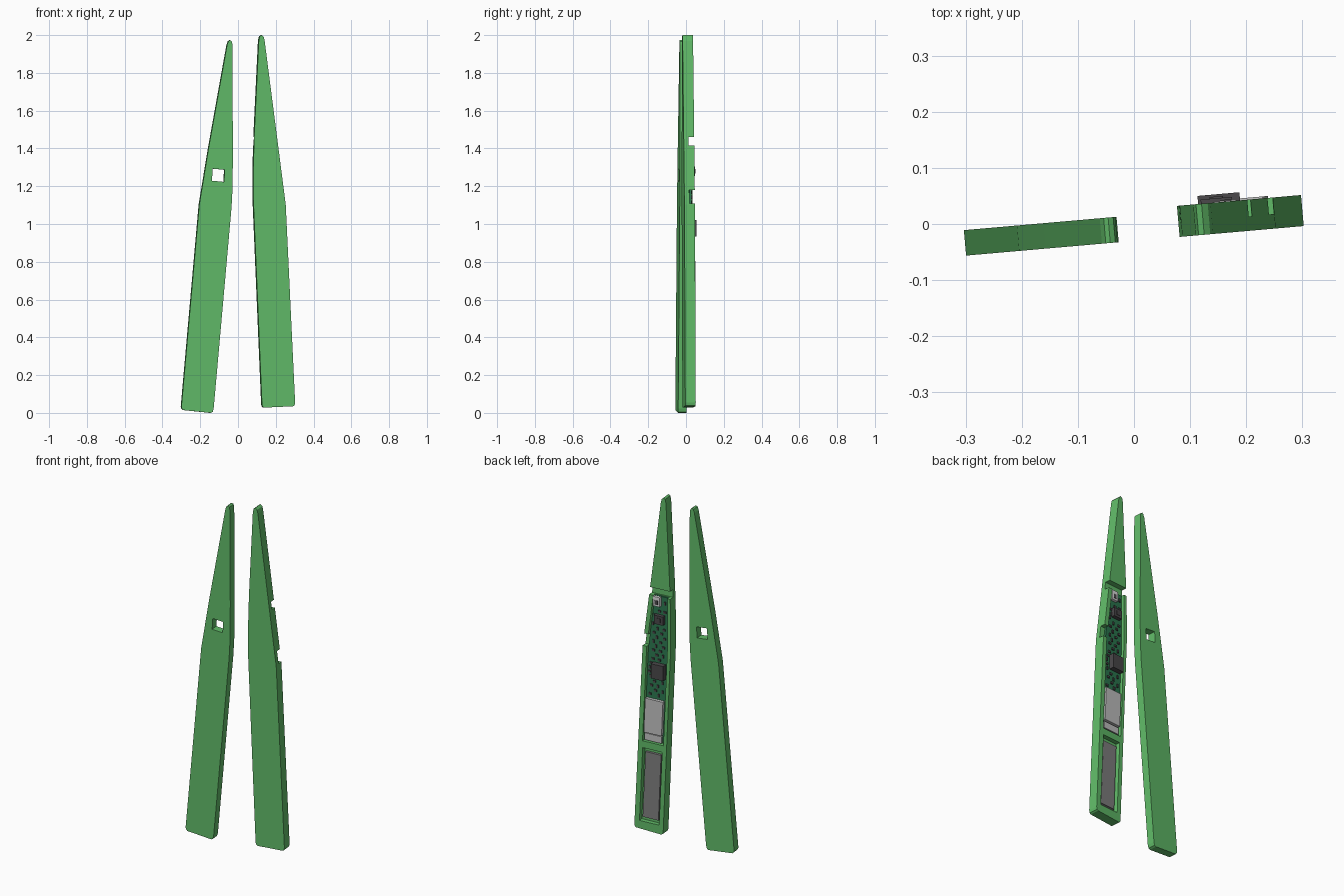
import bpy, bmesh, math, random
from mathutils import Matrix

cube = bpy.data.objects.get("Cube")
if cube:
    bpy.data.objects.remove(cube, do_unlink=True)


def material(name, r, g, b):
    m = bpy.data.materials.new(name)
    m.use_nodes = True
    m.diffuse_color = (r, g, b, 1)
    m.node_tree.nodes["Principled BSDF"].inputs["Base Color"].default_value = (r, g, b, 1)
    return m


GREEN = material("shell green", 0.12, 0.50, 0.14)
BOARD = material("board dark green", 0.025, 0.19, 0.08)
BLACK = material("chip black", 0.07, 0.066, 0.07)
SILVER = material("battery grey", 0.55, 0.55, 0.55)
PLATE = material("plate dark grey", 0.22, 0.22, 0.22)
WHITE = material("connector light grey", 0.75, 0.75, 0.75)

TURN = Matrix.Rotation(math.radians(5), 4, "Z")
FRONT, BACK_THIN, BACK = -0.030, 0.0155, 0.0255


def prism(name, points, y0, y1, mat):
    """Extrude an (x, z) outline from y0 to y1, then turn it with the whole set."""
    bm = bmesh.new()
    face = bm.faces.new([bm.verts.new((x, y0, z)) for x, z in points])
    ext = bmesh.ops.extrude_face_region(bm, geom=[face])
    moved = [v for v in ext["geom"] if isinstance(v, bmesh.types.BMVert)]
    bmesh.ops.translate(bm, verts=moved, vec=(0, y1 - y0, 0))
    bmesh.ops.recalc_face_normals(bm, faces=bm.faces)
    bm.transform(TURN)
    me = bpy.data.meshes.new(name)
    bm.to_mesh(me)
    bm.free()
    me.materials.append(mat)
    ob = bpy.data.objects.new(name, me)
    bpy.context.collection.objects.link(ob)
    return ob


def block(name, x0, x1, z0, z1, y0, y1, mat):
    return prism(name, [(x0, z0), (x1, z0), (x1, z1), (x0, z1)], y0, y1, mat)


def cut(ob, cutter):
    cutter.hide_render = True
    mod = ob.modifiers.new("cut", "BOOLEAN")
    mod.operation, mod.solver, mod.object = "DIFFERENCE", "EXACT", cutter
    bpy.context.view_layer.objects.active = ob
    bpy.ops.object.modifier_apply(modifier="cut")
    bpy.data.objects.remove(cutter, do_unlink=True)


def inner_edge(z):
    return 0.079 if z > 1.13 else 0.079 + (1.13 - z) * 0.0426


def outer_edge(z):
    return 0.251 - (z - 1.103) * (0.129 if z > 1.103 else 0.046)


def strip(name, z0, z1, a, b, y0, y1, mat):
    """A plate following both edges of the blade, inset by a and b."""
    zs = [z0] + [z for z in (1.103, 1.13) if z0 < z < z1] + [z1]
    pts = [(outer_edge(z) - b, z) for z in zs]
    pts += [(inner_edge(z) + a, z) for z in reversed(zs)]
    return prism(name, pts, y0, y1, mat)


# Thin cover blade with a square window
cover = prism("cover_blade", [
    (-0.303, 0.035), (-0.301, 0.024), (-0.293, 0.015), (-0.147, 0.0), (-0.137, 0.005),
    (-0.132, 0.022), (-0.037, 1.087), (-0.031, 1.2), (-0.030, 1.4), (-0.032, 1.95),
    (-0.036, 1.967), (-0.045, 1.973), (-0.053, 1.968), (-0.060, 1.95),
    (-0.160, 1.394), (-0.208, 1.103)], FRONT, BACK_THIN, GREEN)
cut(cover, prism("window_cutter", [
    (-0.141, 1.229), (-0.077, 1.223), (-0.073, 1.287), (-0.137, 1.293)], -0.1, 0.1, GREEN))

# Thick housing blade
housing = prism("housing_blade", [
    (0.125, 0.045), (0.128, 0.033), (0.137, 0.028), (0.290, 0.035), (0.298, 0.040),
    (0.301, 0.055), (0.251, 1.103), (0.139, 1.97), (0.134, 1.99), (0.123, 2.0),
    (0.113, 1.993), (0.108, 1.97), (0.084, 1.474), (0.079, 1.3), (0.079, 1.13)],
    FRONT, BACK, GREEN)
cut(housing, strip("board_bay_cutter", 0.55, 1.43, 0.020, 0.025, 0.0, 0.1, GREEN))
cut(housing, strip("plate_bay_cutter", 0.08, 0.51, 0.026, 0.028, 0.0, 0.1, GREEN))
cut(housing, block("cross_slot_cutter", 0.0, 0.4, 1.415, 1.46, -0.005, 0.1, GREEN))
cut(housing, block("side_notch_cutter", 0.205, 0.4, 1.108, 1.18, -0.004, 0.1, GREEN))

# Circuit board, battery and plate in the bays
strip("circuit_board", 0.56, 1.412, 0.023, 0.028, -0.001, 0.011, BOARD)
strip("battery", 0.605, 0.805, 0.032, 0.032, 0.009, 0.029, SILVER)
strip("battery_tab", 0.558, 0.598, 0.034, 0.034, 0.009, 0.022, SILVER)
strip("metal_plate", 0.10, 0.485, 0.038, 0.040, -0.001, 0.014, PLATE)

# Connector and chips
block("connector", 0.145, 0.187, 1.355, 1.41, 0.009, 0.027, WHITE)
block("connector_inset", 0.157, 0.175, 1.365, 1.39, 0.026, 0.029, BLACK)
block("small_chip", 0.122, 0.178, 1.255, 1.305, 0.009, 0.033, BLACK)
block("small_chip_cap", 0.138, 0.162, 1.268, 1.292, 0.032, 0.036, BLACK)
block("large_chip", 0.117, 0.192, 0.935, 1.02, 0.009, 0.040, BLACK)

# Small board components in a loose zigzag
random.seed(4)
for i in range(22):
    z = 0.83 + i * 0.026
    if 0.92 < z < 1.03 or 1.24 < z < 1.32:
        sides = (0.93,)
    else:
        sides = (0.15, 0.6) if i % 2 else (0.38, 0.85)
    for t in sides:
        lo, hi = inner_edge(z) + 0.035, outer_edge(z) - 0.04
        x = lo + (hi - lo) * t + random.uniform(-0.006, 0.006)
        if z > 1.33 and 0.13 < x < 0.2:
            continue
        w, h = random.choice([(0.005, 0.009), (0.008, 0.006)])
        block("board_component", x - w, x + w, z - h, z + h, 0.010, 0.017, BLACK)
